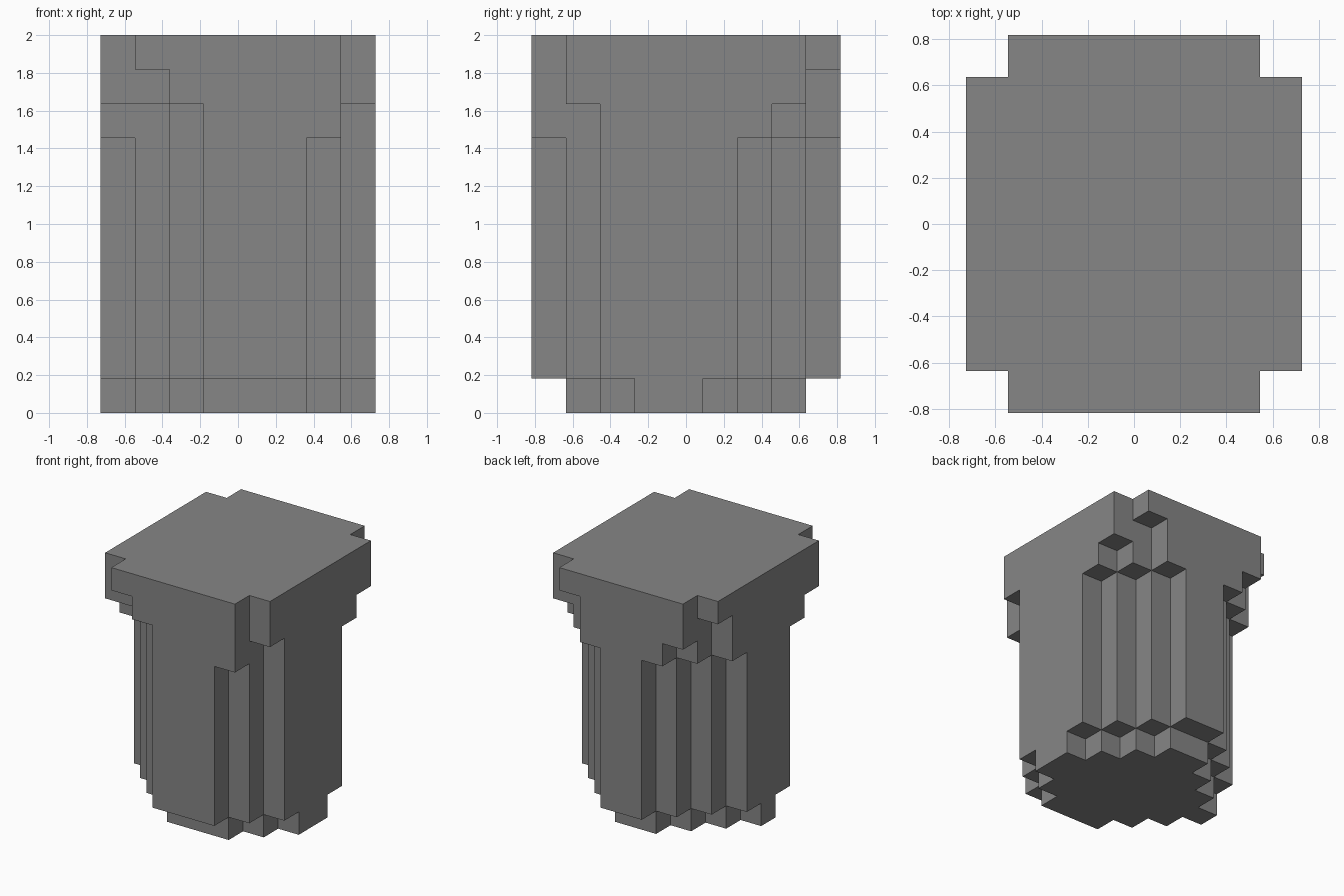
import bpy
import bmesh

cube = bpy.data.objects.get("Cube")
if cube:
    bpy.data.objects.remove(cube, do_unlink=True)

UNIT = 2 / 11          # one block
WIDTH, DEPTH = 8, 9    # footprint in blocks

stone = bpy.data.materials.new("stone_grey")
stone.use_nodes = True
colour = (0.24, 0.24, 0.24, 1)
stone.diffuse_color = colour
stone.node_tree.nodes["Principled BSDF"].inputs["Base Color"].default_value = colour


def side_insets(front, back, rows):
    """Inset of each row on one side, stepping in towards both ends."""
    return front + [0] * (rows - len(front) - len(back)) + back[::-1]


def stepped_slab(name, z0, z1, first_row, last_row, corners):
    """Prism with stepped corners: front left, front right, back left, back right."""
    front_l, front_r, back_l, back_r = corners
    rows = last_row - first_row
    left, right = [], []
    for i, inset in enumerate(side_insets(front_l, back_l, rows)):
        left += [(inset, first_row + i), (inset, first_row + i + 1)]
    for i, inset in enumerate(side_insets(front_r, back_r, rows)):
        right += [(WIDTH - inset, first_row + i), (WIDTH - inset, first_row + i + 1)]
    outline = list(dict.fromkeys(right + left[::-1]))

    bm = bmesh.new()
    verts = [bm.verts.new(((x - WIDTH / 2) * UNIT, (y - DEPTH / 2) * UNIT, z0 * UNIT))
             for x, y in outline]
    face = bm.faces.new(verts)
    grown = bmesh.ops.extrude_face_region(bm, geom=[face], use_keep_orig=True)
    top = [v for v in grown["geom"] if isinstance(v, bmesh.types.BMVert)]
    bmesh.ops.translate(bm, verts=top, vec=(0, 0, (z1 - z0) * UNIT))
    # Merge straight runs of rows into single flat faces
    bmesh.ops.dissolve_limit(bm, angle_limit=0.01, verts=bm.verts[:], edges=bm.edges[:])
    bmesh.ops.recalc_face_normals(bm, faces=bm.faces[:])
    mesh = bpy.data.meshes.new(name)
    bm.to_mesh(mesh)
    bm.free()
    mesh.materials.append(stone)
    obj = bpy.data.objects.new(name, mesh)
    bpy.context.collection.objects.link(obj)
    return obj


# Round-stepped trunk and its narrower foot
round_corners = ([3, 2, 1], [2, 1], [3, 2, 1], [3, 2, 1])
stepped_slab("foot", 0, 1, 1, 8, round_corners)
stepped_slab("trunk", 1, 8, 0, 9, round_corners)

# Flaring layers under the flat top
stepped_slab("lower_flare", 8, 9, 0, 9, ([3, 2], [1, 1], [2, 1], [2, 1]))
stepped_slab("upper_flare", 9, 10, 0, 9, ([2], [1], [1, 1], [2]))
stepped_slab("top_slab", 10, 11, 0, 9, ([1], [1], [1], [1]))
